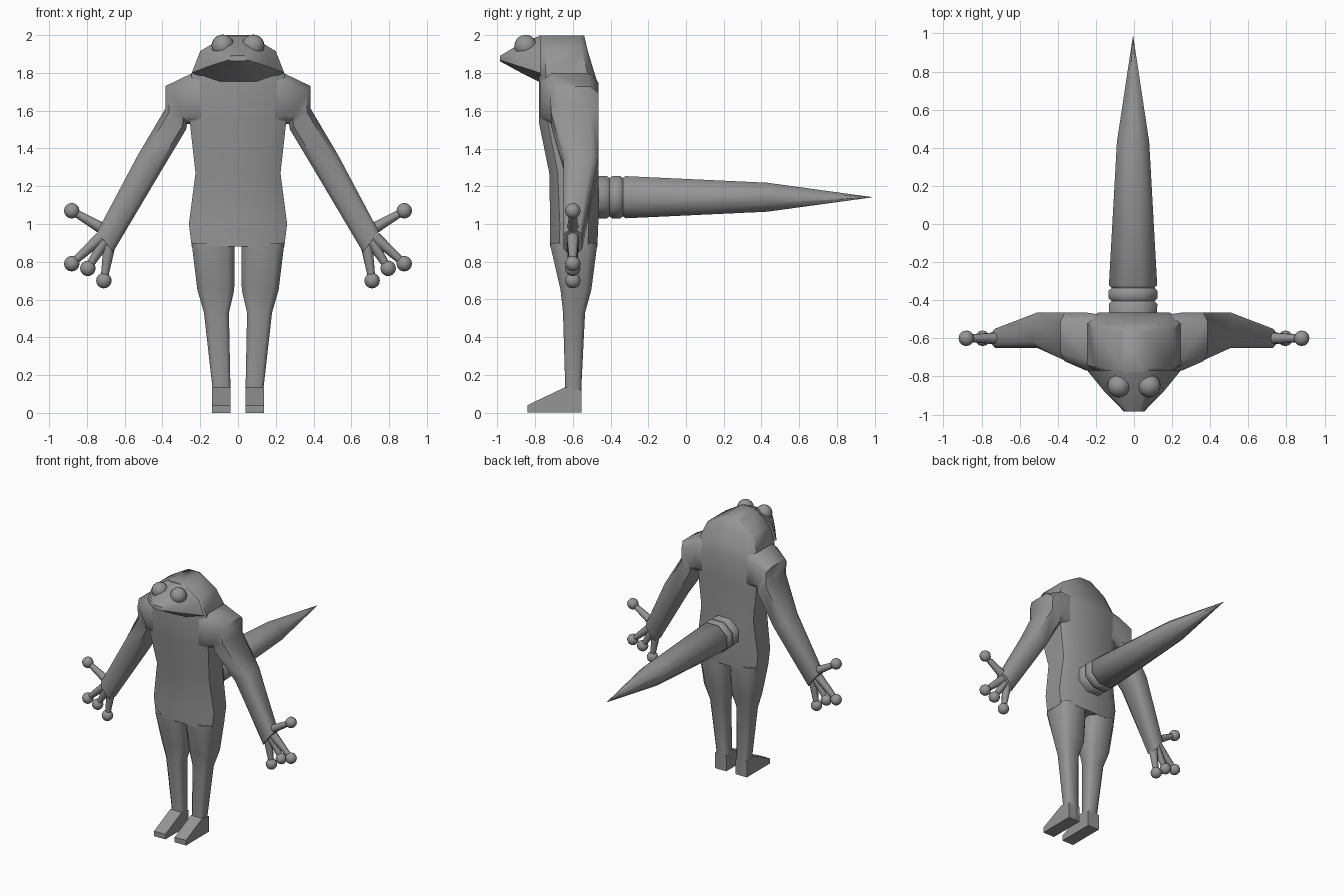
import bpy, bmesh, math
from mathutils import Vector

if "Cube" in bpy.data.objects:
    bpy.data.objects.remove(bpy.data.objects["Cube"])

grey = bpy.data.materials.new("grey skin")
grey.diffuse_color = (0.3, 0.3, 0.3, 1)
grey.use_nodes = True
grey.node_tree.nodes["Principled BSDF"].inputs["Base Color"].default_value = grey.diffuse_color


def finish(name, bm, mirror=False, angle=50):
    bmesh.ops.recalc_face_normals(bm, faces=bm.faces)
    me = bpy.data.meshes.new(name)
    bm.to_mesh(me)
    bm.free()
    me.materials.append(grey)
    ob = bpy.data.objects.new(name, me)
    bpy.context.collection.objects.link(ob)
    bpy.ops.object.select_all(action='DESELECT')
    ob.select_set(True)
    bpy.context.view_layer.objects.active = ob
    bpy.ops.object.shade_smooth_by_angle(angle=math.radians(angle))
    if mirror:
        ob.modifiers.new("both sides", 'MIRROR')
    return ob


def loft(bm, rings):
    """Skin a list of equal-length point rings and cap both ends."""
    rows = [[bm.verts.new(p) for p in r] for r in rings]
    n = len(rows[0])
    for a, b in zip(rows, rows[1:]):
        for i in range(n):
            j = (i + 1) % n
            bm.faces.new((a[i], a[j], b[j], b[i]))
    bm.faces.new(rows[0])
    bm.faces.new(rows[-1])


def octagon(k):
    """Chamfered unit square; k sets how boxy it is."""
    return [(1, -k), (1, k), (k, 1), (-k, 1), (-1, k), (-1, -k), (-k, -1), (k, -1)]


def slab(x0, x1, y0, y1, z, k=0.65):
    return [((x0 + x1) / 2 + u * (x1 - x0) / 2, (y0 + y1) / 2 + v * (y1 - y0) / 2, z)
            for u, v in octagon(k)]


# torso and back of the head: half width, front y, back y, z, boxiness
bm = bmesh.new()
loft(bm, [slab(-w, w, f, b, z, k) for w, f, b, z, k in (
    (.245, -.72, -.47, .88, .6), (.26, -.72, -.465, 1.0, .6),
    (.225, -.725, -.465, 1.27, .65), (.255, -.78, -.465, 1.54, .7),
    (.25, -.78, -.465, 1.74, .75), (.245, -.78, -.485, 1.80, .75),
    (.20, -.78, -.52, 1.915, .75), (.06, -.78, -.54, 2.0, .8))])
finish("torso", bm)

# snout
bm = bmesh.new()
half = ([(.06, 2.0), (.20, 1.915), (.245, 1.80), (.10, 1.75)],
        [(.06, 1.955), (.14, 1.905), (.155, 1.835), (.08, 1.805)],
        [(.03, 1.892), (.052, 1.885), (.052, 1.868), (.03, 1.862)])
loft(bm, [[(x, y, z) for x, z in h] + [(-x, y, z) for x, z in reversed(h)]
          for h, y in zip(half, (-.77, -.88, -.985))])
finish("snout", bm)

# eyes
bm = bmesh.new()
bmesh.ops.create_uvsphere(bm, u_segments=16, v_segments=10, radius=.06)
bmesh.ops.translate(bm, verts=bm.verts, vec=(.08, -.85, 1.943))
finish("eye", bm, True)

# arms: each ring runs from an outer edge point to an inner edge point (x, z)
bm = bmesh.new()
rings = []
for ox, oz, ix, iz, f, b in (
        (.18, 1.82, .18, 1.50, -.77, -.475), (.25, 1.795, .25, 1.53, -.77, -.465),
        (.385, 1.73, .27, 1.53, -.72, -.465), (.385, 1.61, .275, 1.50, -.715, -.465),
        (.53, 1.365, .41, 1.275, -.65, -.465), (.745, .96, .662, .85, -.65, -.55)):
    rings.append([((ox + ix) / 2 + u * (ox - ix) / 2, (f + b) / 2 + v * (b - f) / 2,
                   (oz + iz) / 2 + u * (oz - iz) / 2) for u, v in octagon(.65)])
loft(bm, rings)
finish("arm", bm, True)


def rod(bm, a, b, r0, r1):
    a, b = Vector(a), Vector(b)
    q = (b - a).to_track_quat('Z', 'Y')
    loft(bm, [[p + q @ Vector((r * math.cos(t * math.pi / 4), r * math.sin(t * math.pi / 4), 0))
               for t in range(8)] for p, r in ((a, r0), (b, r1))])


# fingers with round tips
bm = bmesh.new()
for (ax, az), (bx, bz) in (((.70, .965), (.88, 1.07)), ((.725, .93), (.88, .79)),
                           ((.705, .91), (.795, .765)), ((.68, .89), (.71, .70))):
    rod(bm, (ax, -.6, az), (bx, -.6, bz), .032, .018)
    tip = bmesh.ops.create_uvsphere(bm, u_segments=12, v_segments=8, radius=.041)
    bmesh.ops.translate(bm, verts=tip["verts"], vec=(bx, -.6, bz))
finish("fingers", bm, True)

# legs
bm = bmesh.new()
loft(bm, [slab(*r) for r in (
    (.018, .243, -.718, -.472, .90), (.018, .243, -.718, -.472, .88),
    (.02, .215, -.665, -.502, .65), (.048, .18, -.652, -.535, .53),
    (.04, .135, -.64, -.555, .13), (.04, .135, -.64, -.555, 0))])
finish("leg", bm, True)

# feet
bm = bmesh.new()
loft(bm, [[(.04, y, 0), (.138, y, 0), (.138, y, h), (.04, y, h)]
          for y, h in ((-.555, .12), (-.64, .135), (-.84, .04))])
finish("foot", bm, True, 30)

# tail with grooves near its root: y, half width, half height
bm = bmesh.new()
loft(bm, [[(-.005 + w * math.cos((i + .5) * math.pi / 4) * 1.08, y,
            1.142 + h * math.sin((i + .5) * math.pi / 4) * 1.08) for i in range(8)]
          for y, w, h in ((-.48, .125, .112), (-.42, .128, .113), (-.405, .112, .102),
                          (-.39, .128, .113), (-.35, .128, .113), (-.335, .112, .102),
                          (-.32, .127, .112), (.43, .085, .077), (.985, .001, .001))])
finish("tail", bm)
